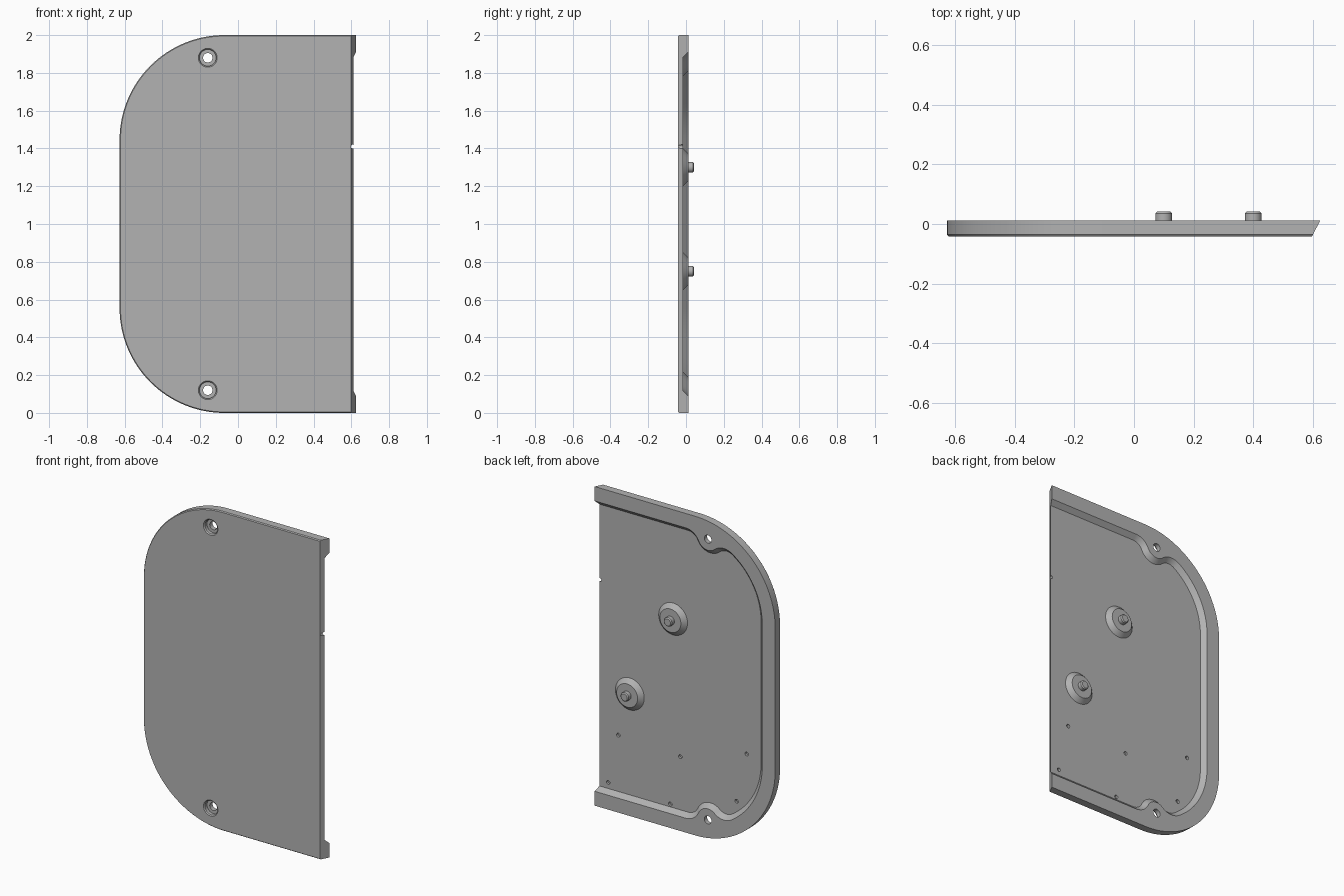
import bpy, bmesh, math
from mathutils import Vector as V

if "Cube" in bpy.data.objects:
    bpy.data.objects.remove(bpy.data.objects["Cube"])

FRONT, BACK, FLOOR = -0.042, 0.012, -0.015
R = 0.555                       # big corner radius
A = V((-0.072, R))              # lower corner centre (x, z)
SCREW = V((-0.16, 0.12))        # lower screw hole

grey = bpy.data.materials.new("grey")
grey.diffuse_color = (0.45, 0.45, 0.45, 1)
grey.use_nodes = True
grey.node_tree.nodes["Principled BSDF"].inputs["Base Color"].default_value = grey.diffuse_color


def loft(name, rings):
    """Closed solid through rings of equal point count."""
    bm = bmesh.new()
    loops = [[bm.verts.new(p) for p in ring] for ring in rings]
    for a, b in zip(loops, loops[1:]):
        for i in range(len(a)):
            j = (i + 1) % len(a)
            bm.faces.new((a[i], a[j], b[j], b[i]))
    bm.faces.new(loops[0])
    bm.faces.new(loops[-1])
    bmesh.ops.recalc_face_normals(bm, faces=bm.faces)
    me = bpy.data.meshes.new(name)
    bm.to_mesh(me)
    bm.free()
    me.materials.append(grey)
    ob = bpy.data.objects.new(name, me)
    bpy.context.collection.objects.link(ob)
    return ob


def lathe(name, x, z, profile, n=32):
    """Round part about a y axis; profile is (radius, y) pairs."""
    return loft(name, [[(x + r * math.cos(2 * math.pi * i / n), y,
                         z + r * math.sin(2 * math.pi * i / n)) for i in range(n)]
                       for r, y in profile])


def arc(c, r, a0, a1, sign, n):
    d = (a1 - a0) % (2 * math.pi)
    if sign < 0:
        d -= 2 * math.pi
    return [c + r * V((math.cos(a0 + d * i / n), math.sin(a0 + d * i / n)))
            for i in range(n + 1)]


def ang(v):
    return math.atan2(v.y, v.x)


def ring(half, y):
    """Mirror a lower half path about mid height and place it at depth y."""
    full = half + [V((p.x, 2 - p.y)) for p in reversed(half)]
    return [(p.x, y, p.y) for p in full]


def outline(inset, y):
    right = 0.597 + 0.028 * (y - FRONT) / (BACK - FRONT)   # slanted right edge
    half = [V((right, inset))] + arc(A, R - inset, -math.pi / 2, math.pi, -1, 32)
    return ring(half, y)


def pocket(y):
    o = BACK - y                                  # 45 degree sloped wall
    d, rb, f = 0.09 + o, 0.07 + o, 0.10 - o       # rim, screw bump, fillet
    c1 = V((SCREW.x + math.sqrt((rb + f) ** 2 - (d + f - SCREW.y) ** 2), d + f))
    u = SCREW - A
    D = u.length
    u.normalize()
    q = R - d - f
    a = (q * q - (rb + f) ** 2 + D * D) / (2 * D)
    c2 = A + u * a + V((u.y, -u.x)) * math.sqrt(q * q - a * a)
    half = [V((0.8, d))]
    half += arc(c1, f, -math.pi / 2, ang(SCREW - c1), -1, 10)
    half += arc(SCREW, rb, ang(c1 - SCREW), ang(c2 - SCREW), 1, 14)[1:]
    half += arc(c2, f, ang(SCREW - c2), ang(c2 - A), -1, 10)[1:]
    half += arc(A, R - d, ang(c2 - A), math.pi, -1, 24)[1:]
    return ring(half, y)


# Plate with a fine chamfer round the front
plate = loft("cover_plate", [outline(0.005, FRONT), outline(0, FRONT + 0.006),
                             outline(0, BACK)])

# Cutters: rear pocket, stepped screw holes, blind pin holes, edge notch
cutters = [loft("pocket_cutter", [pocket(FLOOR), pocket(BACK + 0.02)])]
for z in (SCREW.y, 2 - SCREW.y):
    cutters.append(lathe("screw_hole_cutter", SCREW.x, z,
                         [(0.054, FRONT - 0.004), (0.044, FRONT + 0.006),
                          (0.044, -0.016), (0.025, -0.016), (0.025, 0.05)]))
for x, z in ((0.48, 0.47), (0.05, 0.45), (-0.41, 0.59)):
    for dx, dz in ((0, 0), (0.07, -0.315)):
        cutters.append(lathe("pin_hole_cutter", x + dx, z + dz,
                             [(0.012, FLOOR - 0.015), (0.012, 0.05)], 16))
cutters.append(lathe("notch_cutter", 0.607, 1.41, [(0.01, -0.08), (0.01, 0.05)], 16))

bpy.context.view_layer.objects.active = plate
for c in cutters:
    m = plate.modifiers.new("cut", 'BOOLEAN')
    m.operation, m.solver, m.object = 'DIFFERENCE', 'EXACT', c
    bpy.ops.object.modifier_apply(modifier=m.name)
    bpy.data.objects.remove(c)

# Conical bosses with chamfered pegs
parts = [plate]
for x, z in ((0.1, 1.30), (0.4, 0.75)):
    parts.append(lathe("boss", x, z, [(0.1, FLOOR - 0.002), (0.1, FLOOR), (0.073, BACK)], 40))
    parts.append(lathe("peg", x, z, [(0.028, BACK - 0.005), (0.028, 0.036), (0.022, 0.042)]))

bpy.ops.object.select_all(action='DESELECT')
for p in parts:
    p.select_set(True)
bpy.ops.object.shade_smooth_by_angle(angle=math.radians(25))
